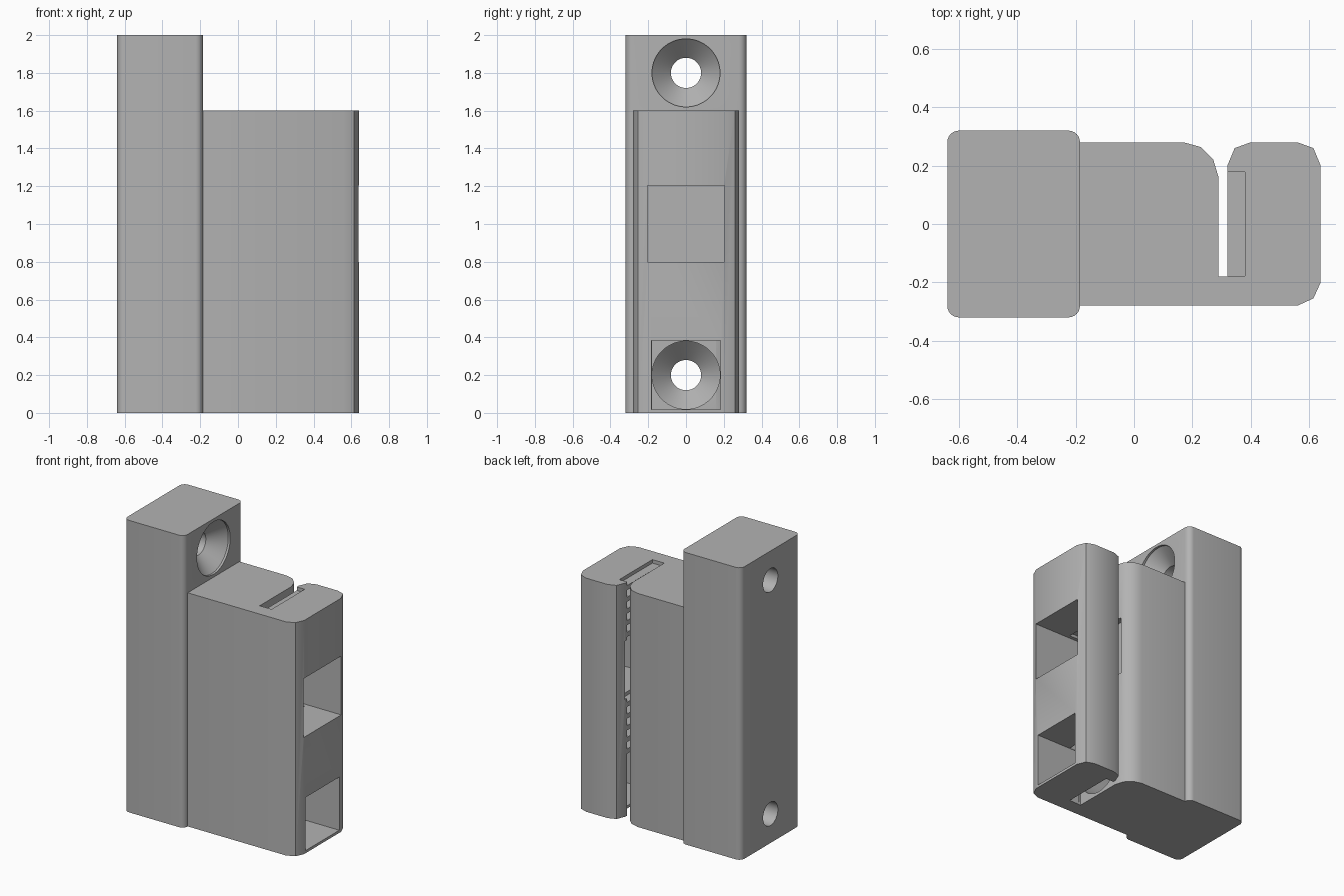
import bpy, bmesh, math
from mathutils import Matrix

cube = bpy.data.objects.get("Cube")
if cube:
    bpy.data.objects.remove(cube, do_unlink=True)

grey = bpy.data.materials.new("plain grey")
grey.use_nodes = True
grey.diffuse_color = (0.45, 0.45, 0.45, 1)
grey.node_tree.nodes["Principled BSDF"].inputs["Base Color"].default_value = (0.45, 0.45, 0.45, 1)


def make_object(name, bm):
    bmesh.ops.recalc_face_normals(bm, faces=bm.faces)
    mesh = bpy.data.meshes.new(name)
    bm.to_mesh(mesh)
    bm.free()
    mesh.materials.append(grey)
    obj = bpy.data.objects.new(name, mesh)
    bpy.context.collection.objects.link(obj)
    return obj


def prism(name, outline, height):
    """Extrude a plan outline up from the ground."""
    bm = bmesh.new()
    base = bm.faces.new([bm.verts.new((x, y, 0)) for x, y in outline])
    top = bmesh.ops.extrude_face_region(bm, geom=[base])["geom"]
    verts = [v for v in top if isinstance(v, bmesh.types.BMVert)]
    bmesh.ops.translate(bm, verts=verts, vec=(0, 0, height))
    return make_object(name, bm)


def box(name, x0, x1, half_y, z0, z1):
    return prism_at(name, [(x0, -half_y), (x1, -half_y), (x1, half_y), (x0, half_y)], z0, z1)


def prism_at(name, outline, z0, z1):
    obj = prism(name, outline, z1 - z0)
    obj.data.transform(Matrix.Translation((0, 0, z0)))
    return obj


def lathe(name, profile, z, sides=64):
    """Turn (x, radius) points around an axis parallel to x."""
    bm = bmesh.new()
    rings = []
    for x, r in profile:
        angles = [2 * math.pi * i / sides for i in range(sides)]
        rings.append([bm.verts.new((x, r * math.cos(a), z + r * math.sin(a))) for a in angles])
    for a, b in zip(rings, rings[1:]):
        for i in range(sides):
            j = (i + 1) % sides
            bm.faces.new((a[i], a[j], b[j], b[i]))
    bm.faces.new(rings[0])
    bm.faces.new(rings[-1])
    return make_object(name, bm)


def boolean(target, tool, operation):
    mod = target.modifiers.new("cut", "BOOLEAN")
    mod.object, mod.operation, mod.solver = tool, operation, "EXACT"
    bpy.context.view_layer.objects.active = target
    bpy.ops.object.modifier_apply(modifier=mod.name)
    bpy.data.objects.remove(tool, do_unlink=True)


# Tall mounting block with rounded upright edges
radius = 0.04
outline = []
for cx, cy, start in ((-0.225, 0.28, 0), (-0.6, 0.28, 90), (-0.6, -0.28, 180), (-0.225, -0.28, 270)):
    for step in range(7):
        a = math.radians(start + 15 * step)
        outline.append((cx + radius * math.cos(a), cy + radius * math.sin(a)))
bracket = prism("belt_clamp_bracket", outline, 2)

# Clamp body, belt slot and outer jaw in one outline
body = prism("clamp_body", [
    (-0.4, -0.28), (0.56, -0.28), (0.615, -0.255), (0.64, -0.2), (0.64, 0.2),
    (0.615, 0.26), (0.56, 0.28), (0.4, 0.28), (0.345, 0.26), (0.32, 0.2),
    (0.32, -0.18), (0.29, -0.18), (0.29, 0.16), (0.272, 0.22), (0.228, 0.264),
    (0.17, 0.28), (-0.4, 0.28)], 1.6)
boolean(bracket, body, "UNION")

# Belt tooth grooves along the inner side of the jaw
for i in range(21):
    z = 0.08 * i
    if 0.8 < z < 1.2 or 0.05 < z < 0.36:
        continue
    boolean(bracket, box("groove_cutter", 0.305, 0.38, 0.179, z - 0.024, z + 0.024), "DIFFERENCE")

# Square windows through the jaw
boolean(bracket, box("upper_window_cutter", 0.24, 0.7, 0.203, 0.8, 1.203), "DIFFERENCE")
boolean(bracket, box("lower_window_cutter", 0.305, 0.7, 0.182, 0.018, 0.382), "DIFFERENCE")

# Countersunk screw holes, the lower one reached through a long bore
for z, mouth in ((1.8, 0), (0.2, 0.305)):
    hole = [(-0.7, 0.08), (-0.3, 0.08), (-0.2, 0.18), (mouth, 0.18)]
    boolean(bracket, lathe("screw_hole_cutter", hole, z), "DIFFERENCE")

bpy.ops.object.select_all(action="DESELECT")
bracket.select_set(True)
bpy.context.view_layer.objects.active = bracket
bpy.ops.object.shade_smooth_by_angle(angle=math.radians(30))
